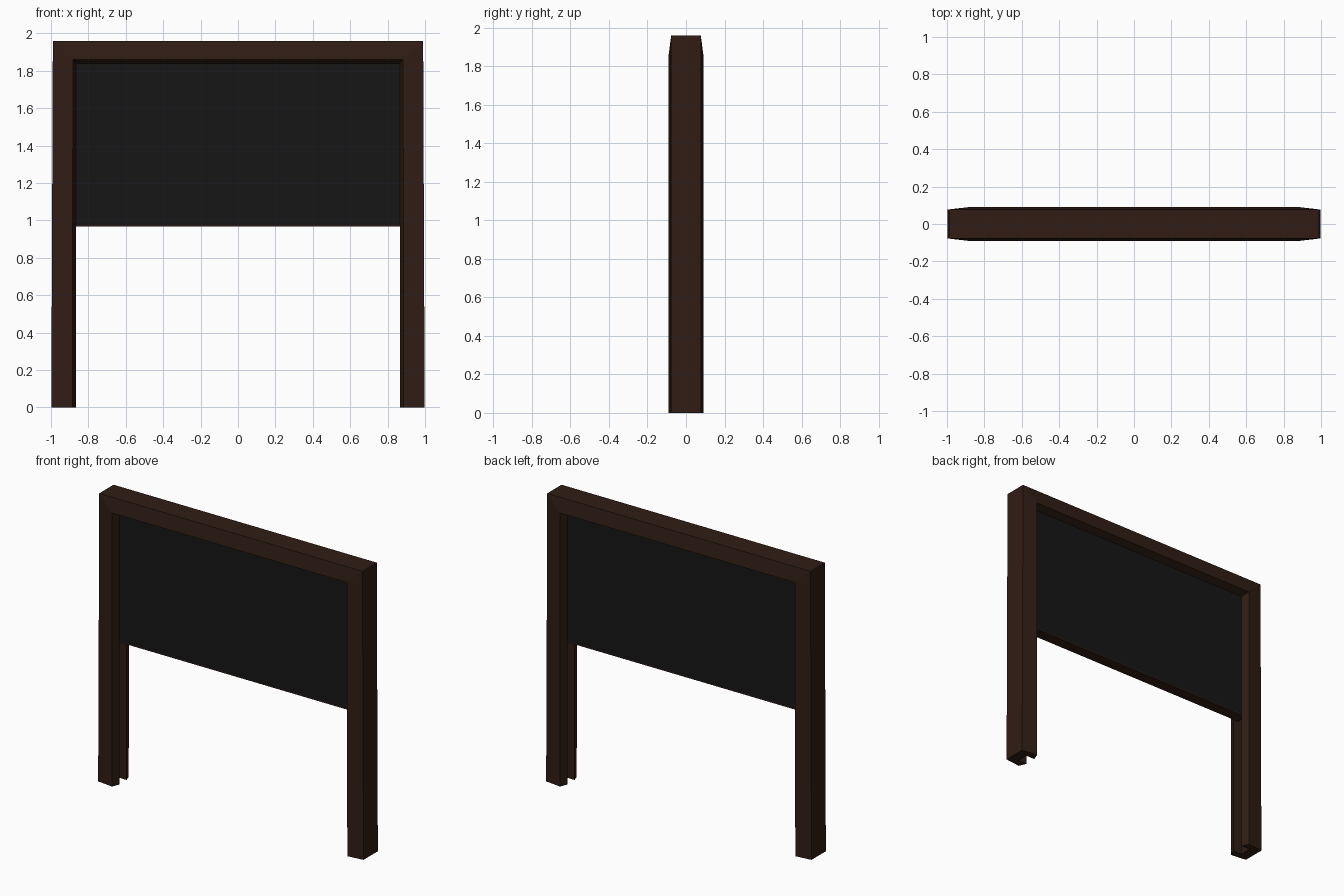
import bpy, bmesh

if "Cube" in bpy.data.objects:
    bpy.data.objects.remove(bpy.data.objects["Cube"])


def material(name, color):
    m = bpy.data.materials.new(name)
    m.diffuse_color = color
    m.use_nodes = True
    m.node_tree.nodes["Principled BSDF"].inputs["Base Color"].default_value = m.diffuse_color
    return m


wood = material("dark_wood", (0.03, 0.012, 0.007, 1))
slate = material("black_slate", (0.008, 0.008, 0.008, 1))


def finish(bm, name, mat):
    bmesh.ops.recalc_face_normals(bm, faces=bm.faces)
    mesh = bpy.data.meshes.new(name)
    bm.to_mesh(mesh)
    bm.free()
    mesh.materials.append(mat)
    ob = bpy.data.objects.new(name, mesh)
    bpy.context.collection.objects.link(ob)
    return ob


def box(name, x, y, z0, z1, mat):
    bm = bmesh.new()
    bmesh.ops.create_cube(bm, size=1)
    for v in bm.verts:
        v.co = (v.co.x * 2 * x, v.co.y * 2 * y, z0 if v.co.z < 0 else z1)
    return finish(bm, name, mat)


# Grooved channel profile, front half: x at foot, x at top corner, top z, half depth
half = [(0.93, 0.93, 1.905, 0.04),
        (0.865, 0.865, 1.84, 0.04),
        (0.885, 0.883, 1.86, 0.09),
        (0.998, 0.99, 1.96, 0.077)]
profile = [(a, b, z, -y) for a, b, z, y in half] + \
          [(a, b, z, y) for a, b, z, y in reversed(half)]

# Frame: the profile swept up one post, across the top and down the other
bm = bmesh.new()
rings = []
for side, top in ((-1, False), (-1, True), (1, True), (1, False)):
    rings.append([bm.verts.new((side * (b if top else a), y, z if top else 0))
                  for a, b, z, y in profile])
n = len(profile)
for r0, r1 in zip(rings, rings[1:]):
    for i in range(n):
        j = (i + 1) % n
        bm.faces.new((r0[i], r0[j], r1[j], r1[i]))
for r in (rings[0], rings[-1]):
    bm.faces.new(r)
finish(bm, "frame", wood)

# Board held in the groove, with a thin wooden strip under it
box("board", 0.9, 0.039, 0.975, 1.87, slate)
box("bottom_strip", 0.9, 0.039, 0.967, 0.975, wood)
